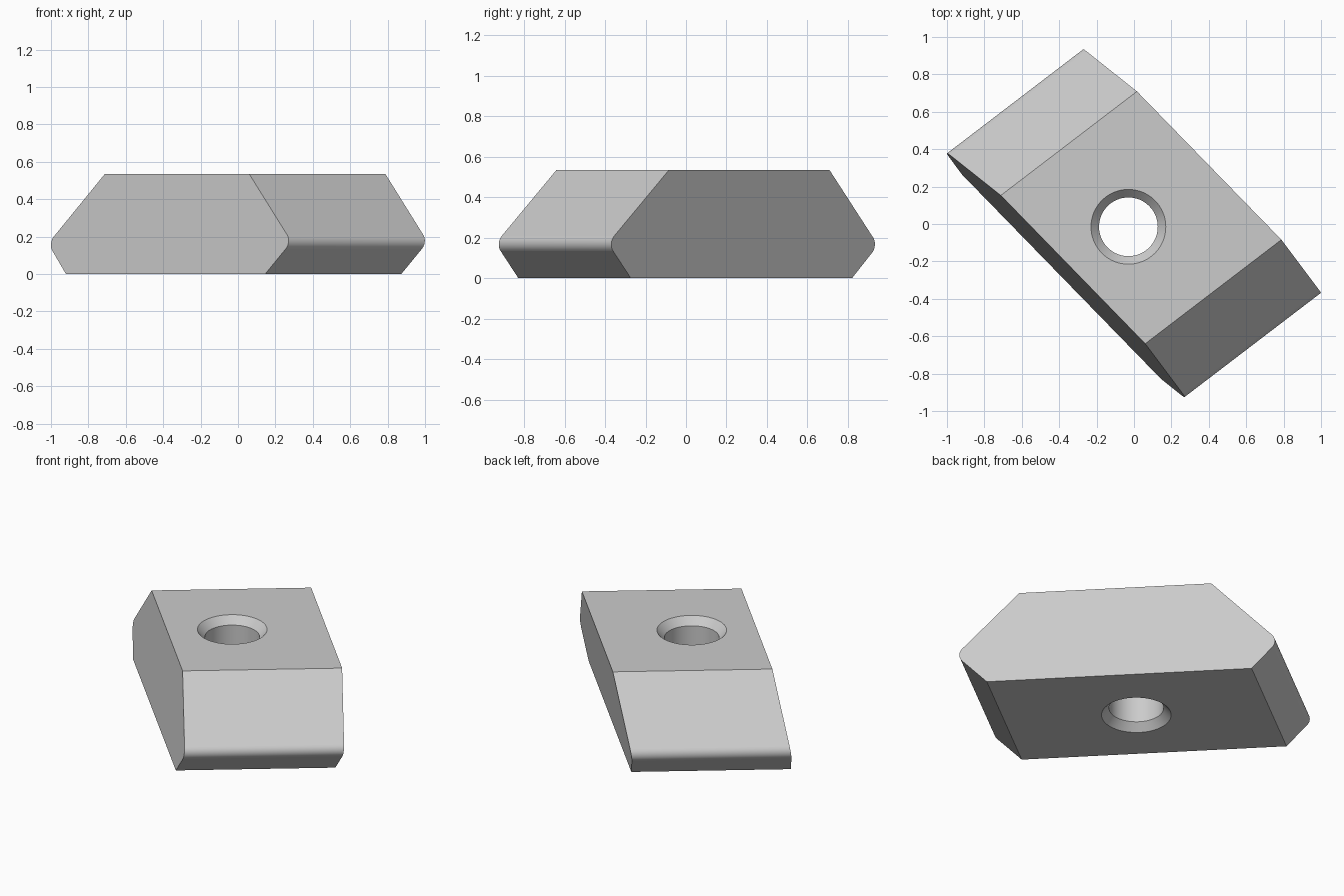
import bpy, bmesh
from mathutils import Vector

if "Cube" in bpy.data.objects:
    bpy.data.objects.remove(bpy.data.objects["Cube"], do_unlink=True)

HEIGHT = 0.535
SWEEP = Vector((0.728, 0.556, 0))     # direction and length of the prism
HOLE_CENTRE = (-0.03, -0.015)
HOLE_RADIUS, SINK_RADIUS, SINK_DEPTH = 0.157, 0.2, 0.046


def make_object(name, bm):
    bmesh.ops.recalc_face_normals(bm, faces=bm.faces)
    mesh = bpy.data.meshes.new(name)
    bm.to_mesh(mesh)
    bm.free()
    obj = bpy.data.objects.new(name, mesh)
    bpy.context.collection.objects.link(obj)
    return obj


def end_point(x, z):
    """Point on the leaning end plane of the block."""
    return Vector((x, -1.027 * x - 0.68 + 0.19 * z, z))


# Block: six-sided profile swept along its width
outline = [(-0.712, HEIGHT), (-1.015, 0.163), (-0.92, 0),
           (0.145, 0), (0.286, 0.172), (0.06, HEIGHT)]
bm = bmesh.new()
near = [bm.verts.new(end_point(x, z)) for x, z in outline]
cap = bm.faces.new(near)
swept = bmesh.ops.extrude_face_region(bm, geom=[cap], use_keep_orig=True)
bmesh.ops.translate(bm, vec=SWEEP,
                    verts=[g for g in swept["geom"] if isinstance(g, bmesh.types.BMVert)])
bmesh.ops.recalc_face_normals(bm, faces=bm.faces)

# Rounded nose edges along both sides
noses = [e for e in bm.edges
         if all(0.1 < v.co.z < 0.3 for v in e.verts)
         and abs(e.verts[0].co.z - e.verts[1].co.z) < 0.001]
bmesh.ops.bevel(bm, geom=noses, offset=0.053, offset_type='OFFSET',
                segments=10, profile=0.5, affect='EDGES')
block = make_object("block", bm)

# Hole cutter: cylinder flaring into a countersink at both ends
over = 0.05
rings = [(SINK_RADIUS + over, -over), (SINK_RADIUS, 0), (HOLE_RADIUS, SINK_DEPTH),
         (HOLE_RADIUS, HEIGHT - SINK_DEPTH), (SINK_RADIUS, HEIGHT),
         (SINK_RADIUS + over, HEIGHT + over)]
bm = bmesh.new()
loops = []
for radius, z in rings:
    ring = bmesh.ops.create_circle(bm, segments=64, radius=radius)["verts"]
    bmesh.ops.translate(bm, verts=ring, vec=(*HOLE_CENTRE, z))
    loops.append(ring)
for low, high in zip(loops, loops[1:]):
    for i in range(len(low)):
        bm.faces.new((low[i - 1], low[i], high[i], high[i - 1]))
bm.faces.new(loops[0])
bm.faces.new(loops[-1])
cutter = make_object("hole_cutter", bm)
cutter.hide_render = True

# Cut the hole and remove the cutter
bpy.context.view_layer.objects.active = block
block.select_set(True)
cutter.select_set(False)
cut = block.modifiers.new("hole", 'BOOLEAN')
cut.operation = 'DIFFERENCE'
cut.solver = 'EXACT'
cut.object = cutter
bpy.ops.object.modifier_apply(modifier=cut.name)
bpy.data.objects.remove(cutter, do_unlink=True)

# Smooth noses and hole, flat large faces
bpy.ops.object.shade_smooth_by_angle(angle=0.5)
for face in block.data.polygons:
    if face.area > 0.1:
        face.use_smooth = False

# Single grey material
grey = bpy.data.materials.new("light_grey")
grey.use_nodes = True
colour = (0.6, 0.6, 0.6, 1)
grey.diffuse_color = colour
grey.node_tree.nodes["Principled BSDF"].inputs["Base Color"].default_value = colour
block.data.materials.clear()
block.data.materials.append(grey)
